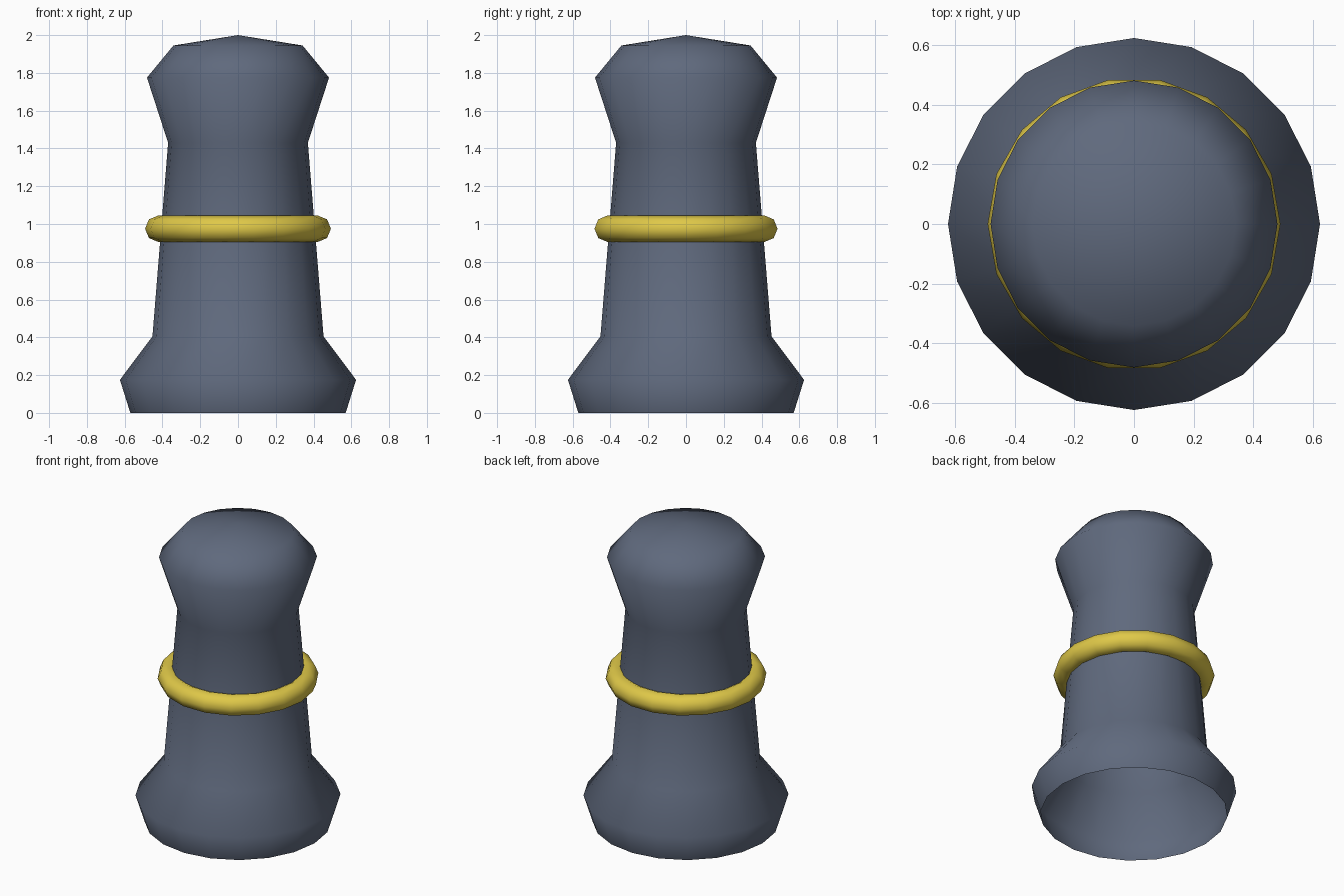
import bpy
import bmesh
import math
from mathutils import Matrix, Vector

cube = bpy.data.objects.get("Cube")
if cube:
    bpy.data.objects.remove(cube, do_unlink=True)


def make_material(name, rgb):
    mat = bpy.data.materials.new(name)
    mat.use_nodes = True
    mat.diffuse_color = (*rgb, 1)
    mat.node_tree.nodes["Principled BSDF"].inputs["Base Color"].default_value = (*rgb, 1)
    return mat


def lathe(name, profile, sides, mat, closed=False, smooth_angle=60):
    """Spin a (radius, height) profile around z."""
    bm = bmesh.new()
    verts = [bm.verts.new((r, 0, z)) for r, z in profile]
    pairs = list(zip(verts, verts[1:]))
    if closed:
        pairs.append((verts[-1], verts[0]))
    edges = [bm.edges.new(p) for p in pairs]
    bmesh.ops.spin(bm, geom=verts + edges, axis=(0, 0, 1), cent=(0, 0, 0),
                   angle=math.tau, steps=sides, use_merge=True)
    bmesh.ops.remove_doubles(bm, verts=bm.verts, dist=0.0005)
    bmesh.ops.recalc_face_normals(bm, faces=bm.faces)
    # Open shells must face outward
    side = max(bm.faces, key=lambda f: f.calc_center_median().xy.length)
    if side.normal.xy.dot(side.calc_center_median().xy) < 0:
        bmesh.ops.reverse_faces(bm, faces=bm.faces)
    mesh = bpy.data.meshes.new(name)
    bm.to_mesh(mesh)
    bm.free()
    mesh.materials.append(mat)
    obj = bpy.data.objects.new(name, mesh)
    bpy.context.collection.objects.link(obj)
    bpy.ops.object.select_all(action="DESELECT")
    obj.select_set(True)
    bpy.context.view_layer.objects.active = obj
    bpy.ops.object.shade_smooth_by_angle(angle=math.radians(smooth_angle))
    return obj


slate = make_material("slate_blue", (0.115, 0.142, 0.205))
gold = make_material("gold", (0.74, 0.58, 0.065))

# Post: flared foot, tapering shaft, flared head and low domed cap, open below
lathe("post", [(0.57, 0), (0.625, 0.175), (0.453, 0.405), (0.37, 1.43),
               (0.482, 1.775), (0.342, 1.945), (0, 2.0)], 20, slate)

# Collar ring: octagonal section around the shaft
section = [(0.422 + 0.07 * math.cos(a), 0.975 + 0.07 * math.sin(a))
           for a in (i * math.tau / 8 for i in range(8))]
lathe("collar_ring", section, 18, gold, closed=True)
